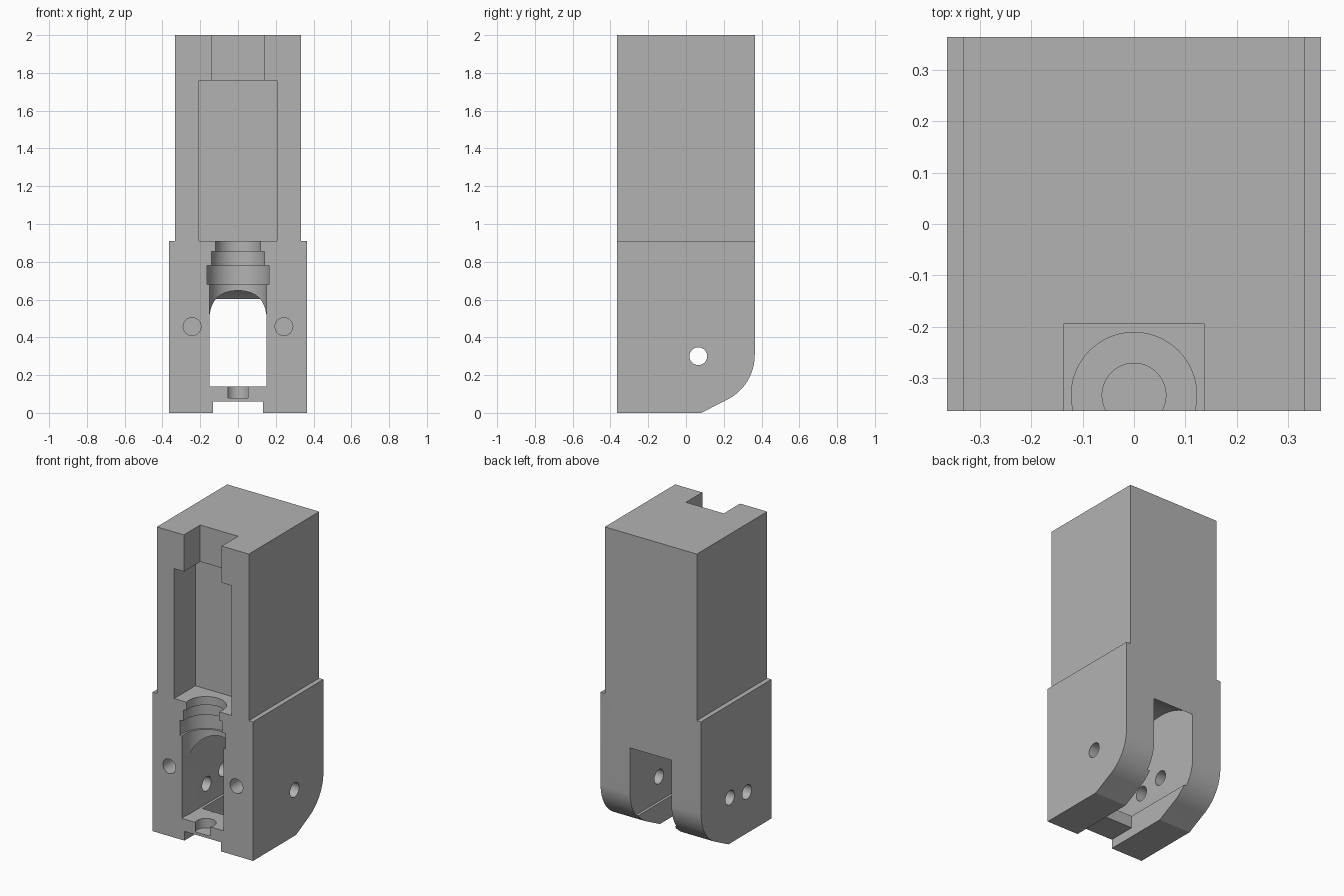
import bpy, bmesh, math
from mathutils import Matrix, Vector

cube = bpy.data.objects.get("Cube")
if cube:
    bpy.data.objects.remove(cube, do_unlink=True)

HALF = 0.364          # half width and depth of the wide lower body
BORE_Y = -0.333       # axis of the vertical bore
PIVOT = (0.065, 0.30)  # y, z of the cross pin

grey = bpy.data.materials.new("plain grey")
grey.use_nodes = True
colour = (0.45, 0.45, 0.45, 1)
grey.diffuse_color = colour
grey.node_tree.nodes["Principled BSDF"].inputs["Base Color"].default_value = colour


def finish(name, bm):
    bmesh.ops.recalc_face_normals(bm, faces=bm.faces)
    mesh = bpy.data.meshes.new(name)
    bm.to_mesh(mesh)
    bm.free()
    obj = bpy.data.objects.new(name, mesh)
    bpy.context.collection.objects.link(obj)
    mesh.materials.append(grey)
    return obj


def prism(name, points, start, depth):
    """Extrude a closed outline of 3D points along a vector."""
    bm = bmesh.new()
    face = bm.faces.new([bm.verts.new(Vector(p) + Vector(start)) for p in points])
    new = bmesh.ops.extrude_face_region(bm, geom=[face])["geom"]
    bmesh.ops.translate(bm, vec=depth,
                        verts=[v for v in new if isinstance(v, bmesh.types.BMVert)])
    return finish(name, bm)


def box(name, half, y0, y1, z0, z1):
    pts = [(-half, y0, z0), (half, y0, z0), (half, y1, z0), (-half, y1, z0)]
    return prism(name, pts, (0, 0, 0), (0, 0, z1 - z0))


def cylinder(name, radius, start, end, sides=64):
    a, b = Vector(start), Vector(end)
    bm = bmesh.new()
    turn = (b - a).to_track_quat('Z', 'Y').to_matrix().to_4x4()
    bmesh.ops.create_cone(bm, cap_ends=True, segments=sides, radius1=radius, radius2=radius,
                          depth=(b - a).length, matrix=Matrix.Translation((a + b) / 2) @ turn)
    return finish(name, bm)


def arc(cy, cz, r, a0, a1, n):
    """Points of an arc in the y-z plane, angles in degrees."""
    out = []
    for i in range(n + 1):
        a = math.radians(a0 + (a1 - a0) * i / n)
        out.append((0, cy + r * math.cos(a), cz + r * math.sin(a)))
    return out


# Body: stepped front outline pulled through the depth
side = [(HALF, 0), (HALF, 0.91), (0.333, 0.91), (0.333, 2)]
outline = side + [(-x, z) for x, z in reversed(side)]
body = prism("housing_body", [(x, 0, z) for x, z in outline], (0, -HALF, 0), (0, 2 * HALF, 0))

cutters = []
# Rounded lower back corner
corner = [(0, 0.08, 0)] + arc(0.098, 0.307, 0.266, -66, 0, 24)
corner += [(0, 0.6, 0.307), (0, 0.6, -0.2), (0, 0.08, -0.2)]
cutters.append(prism("corner_cutter", corner, (-0.5, 0, 0), (1, 0, 0)))

# Upper pocket and the narrower opening above it
cutters.append(box("pocket_cutter", 0.207, -0.6, -0.145, 0.91, 1.76))
cutters.append(box("top_slot_cutter", 0.137, -0.6, -0.195, 1.6, 2.2))

# Stepped vertical bore and the small blind socket below it
for radius, low, high in [(0.122, 0.80, 1.0), (0.144, 0.72, 0.855),
                          (0.168, 0.68, 0.78), (0.154, 0.14, 0.72), (0.062, 0.078, 0.3)]:
    cutters.append(cylinder("bore_cutter", radius, (0, BORE_Y, low), (0, BORE_Y, high), 96))

# Swing slot with a round roof about the pin, open to the back
slot = arc(*PIVOT, 0.425, 202.1, 40, 48) + [(0, 0.6, 0.573), (0, 0.6, 0.14)]
cutters.append(prism("swing_slot_cutter", slot, (-0.15, 0, 0), (0.3, 0, 0)))

# Narrower channel along the bottom, leaving a bridge at the front
cutters.append(box("rear_channel_cutter", 0.133, -0.18, 0.6, -0.1, 0.2))
cutters.append(box("floor_channel_cutter", 0.133, -0.6, 0.6, -0.2, 0.06))

# Cross pin hole, single side hole and two blind front holes
cutters.append(cylinder("pin_hole_cutter", 0.047, (-0.6, *PIVOT), (0.6, *PIVOT)))
cutters.append(cylinder("side_hole_cutter", 0.047, (-0.6, -0.11, 0.27), (0, -0.11, 0.27)))
for s in (-1, 1):
    cutters.append(cylinder("front_hole_cutter", 0.047, (s * 0.243, -0.6, 0.457),
                            (s * 0.243, 0.1, 0.457)))

# Apply the cuts in turn
bpy.ops.object.select_all(action='DESELECT')
bpy.context.view_layer.objects.active = body
body.select_set(True)
for cutter in cutters:
    mod = body.modifiers.new("cut", 'BOOLEAN')
    mod.operation = 'DIFFERENCE'
    mod.solver = 'EXACT'
    mod.object = cutter
    bpy.ops.object.modifier_apply(modifier=mod.name)
    bpy.data.objects.remove(cutter, do_unlink=True)

bpy.ops.object.shade_smooth_by_angle(angle=math.radians(20))
